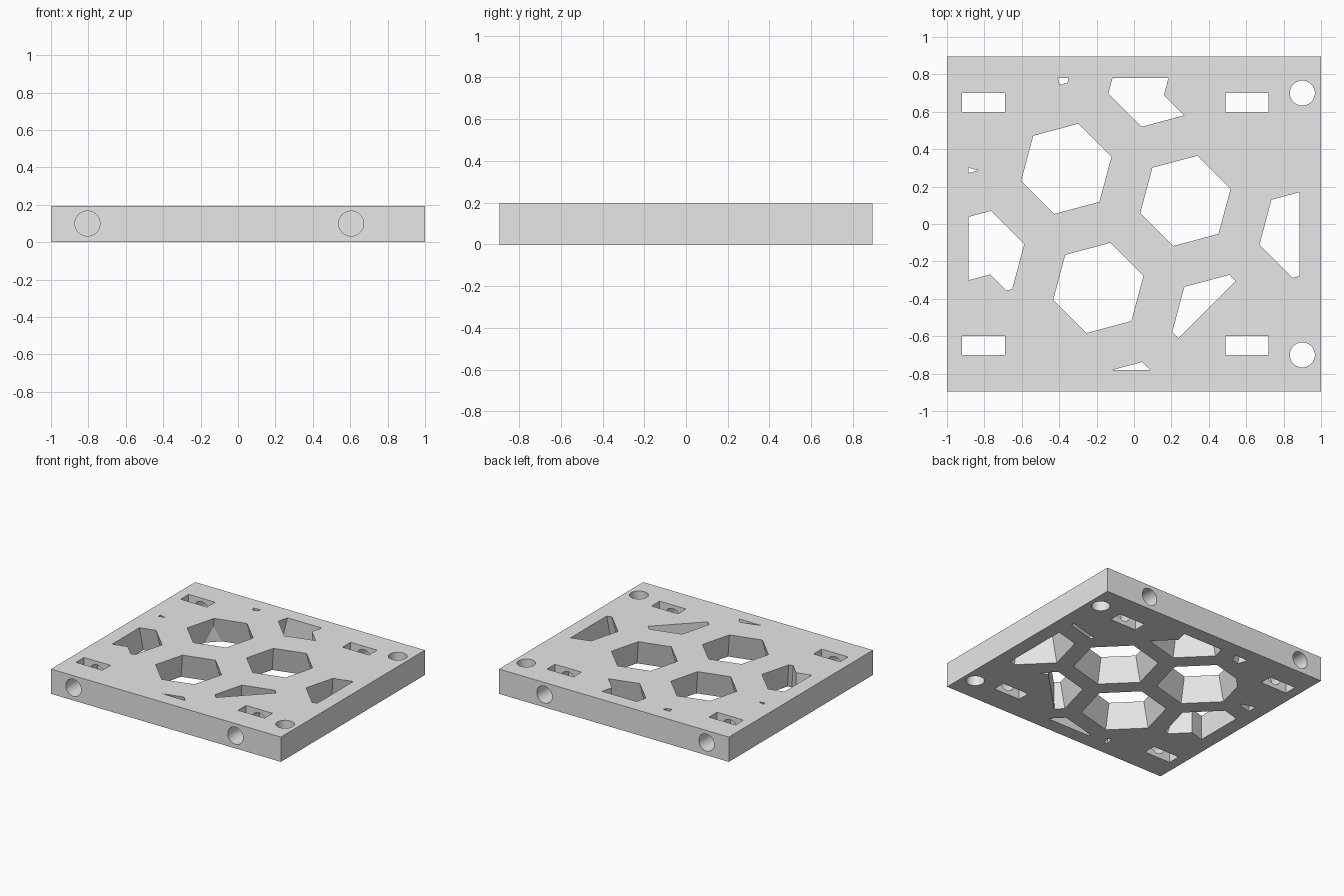
import bpy
import bmesh
from math import cos, sin, radians, pi
from mathutils import Matrix, Vector

cube = bpy.data.objects.get("Cube")
if cube:
    bpy.data.objects.remove(cube, do_unlink=True)

HALF_X, HALF_Y, HEIGHT = 1.0, 0.895, 0.195
RIM = 0.115
HOLE_R = 0.067


def make_object(name, build):
    """Build a mesh object with a function that fills a bmesh."""
    bm = bmesh.new()
    build(bm)
    mesh = bpy.data.meshes.new(name)
    bm.to_mesh(mesh)
    bm.free()
    obj = bpy.data.objects.new(name, mesh)
    bpy.context.collection.objects.link(obj)
    return obj


def add_box(bm, x, y, z0, z1, sx, sy):
    mat = Matrix.Translation((x, y, (z0 + z1) / 2)) @ Matrix.Diagonal((sx, sy, z1 - z0, 1))
    bmesh.ops.create_cube(bm, size=1, matrix=mat)


def add_prism(bm, x, y, z0, z1, r0, r1, angle):
    """Six-sided prism, radius r0 at z0 and r1 at z1."""
    mat = Matrix.Translation((x, y, (z0 + z1) / 2))
    rings = []
    for z, r in ((z0, r0), (z1, r1)):
        rings.append([bm.verts.new((x + r * cos(angle + k * pi / 3),
                                    y + r * sin(angle + k * pi / 3), z)) for k in range(6)])
    low, top = rings
    bm.faces.new(low[::-1])
    bm.faces.new(top)
    for k in range(6):
        n = (k + 1) % 6
        bm.faces.new((low[k], low[n], top[n], top[k]))


def add_boolean(obj, cutter, operation):
    mod = obj.modifiers.new(cutter.name, 'BOOLEAN')
    mod.operation = operation
    mod.solver = 'EXACT'
    mod.object = cutter
    cutter.hide_render = True


def bake(obj):
    """Replace the mesh by its modified result."""
    bpy.context.view_layer.update()
    graph = bpy.context.evaluated_depsgraph_get()
    mesh = bpy.data.meshes.new_from_object(obj.evaluated_get(graph))
    obj.modifiers.clear()
    obj.data = mesh


# Tapered honeycomb pockets, wider at the underside
def build_pockets(bm):
    origin = Vector((-0.362, 0.295))
    step_a, step_b = Vector((0.637, -0.171)), Vector((0.171, -0.637))
    z0, z1 = -0.05, HEIGHT + 0.05
    taper = (0.25 - 0.305) / HEIGHT
    for i in range(-3, 4):
        for j in range(-3, 4):
            p = origin + i * step_a + j * step_b
            if abs(p.x) < 1.4 and abs(p.y) < 1.3:
                add_prism(bm, p.x, p.y, z0, z1, 0.305 + taper * z0,
                          0.305 + taper * z1, radians(15))


# Solid hexagonal areas kept around the fixing slots
def build_bosses(bm):
    for side in (-1, 1):
        add_prism(bm, 0.698, side * 0.834, -0.3, 0.5, 0.557, 0.557, radians(15 * side))
        add_prism(bm, -0.914, side * 0.808, -0.3, 0.5, 0.557, 0.557, radians(-15 * side))


# Rectangular nut slots, through the full thickness
def build_slots(bm):
    for x in (-0.805, 0.605):
        for y in (-0.65, 0.65):
            add_box(bm, x, y, -0.1, 0.3, 0.23, 0.1)


# Round holes: blind bolt holes along y and vertical ones near the corners
def build_holes(bm):
    def cylinder(matrix, depth):
        bmesh.ops.create_cone(bm, cap_ends=True, segments=48, radius1=HOLE_R,
                              radius2=HOLE_R, depth=depth, matrix=matrix)
    for side in (-1, 1):
        for x in (-0.805, 0.605):
            cylinder(Matrix.Translation((x, side * 0.75, 0.1)) @ Matrix.Rotation(pi / 2, 4, 'X'), 0.5)
        cylinder(Matrix.Translation((0.9, side * 0.7, 0.1)), 0.5)


plate = make_object("honeycomb_plate",
                    lambda bm: add_box(bm, 0, 0, 0, HEIGHT, 2 * HALF_X, 2 * HALF_Y))
inner = make_object("inner_area", lambda bm: add_box(bm, 0, 0, -0.15, 0.35,
                                                     2 * (HALF_X - RIM), 2 * (HALF_Y - RIM)))
pockets = make_object("pocket_cutter", build_pockets)
bosses = make_object("boss_areas", build_bosses)
slots = make_object("slot_cutter", build_slots)
holes = make_object("hole_cutter", build_holes)

# Limit the pockets to the rim and bosses, then cut everything from the plate
add_boolean(pockets, inner, 'INTERSECT')
add_boolean(pockets, bosses, 'DIFFERENCE')
bake(pockets)
for cutter in (pockets, slots, holes):
    add_boolean(plate, cutter, 'DIFFERENCE')
bake(plate)
for helper in (inner, pockets, bosses, slots, holes):
    bpy.data.objects.remove(helper, do_unlink=True)

# Single grey material
grey = bpy.data.materials.new("light_grey")
grey.use_nodes = True
colour = (0.8, 0.8, 0.8, 1)
grey.diffuse_color = colour
grey.node_tree.nodes["Principled BSDF"].inputs["Base Color"].default_value = colour
plate.data.materials.clear()
plate.data.materials.append(grey)

bpy.ops.object.select_all(action='DESELECT')
plate.select_set(True)
bpy.context.view_layer.objects.active = plate
bpy.ops.object.shade_smooth_by_angle(angle=radians(30))
